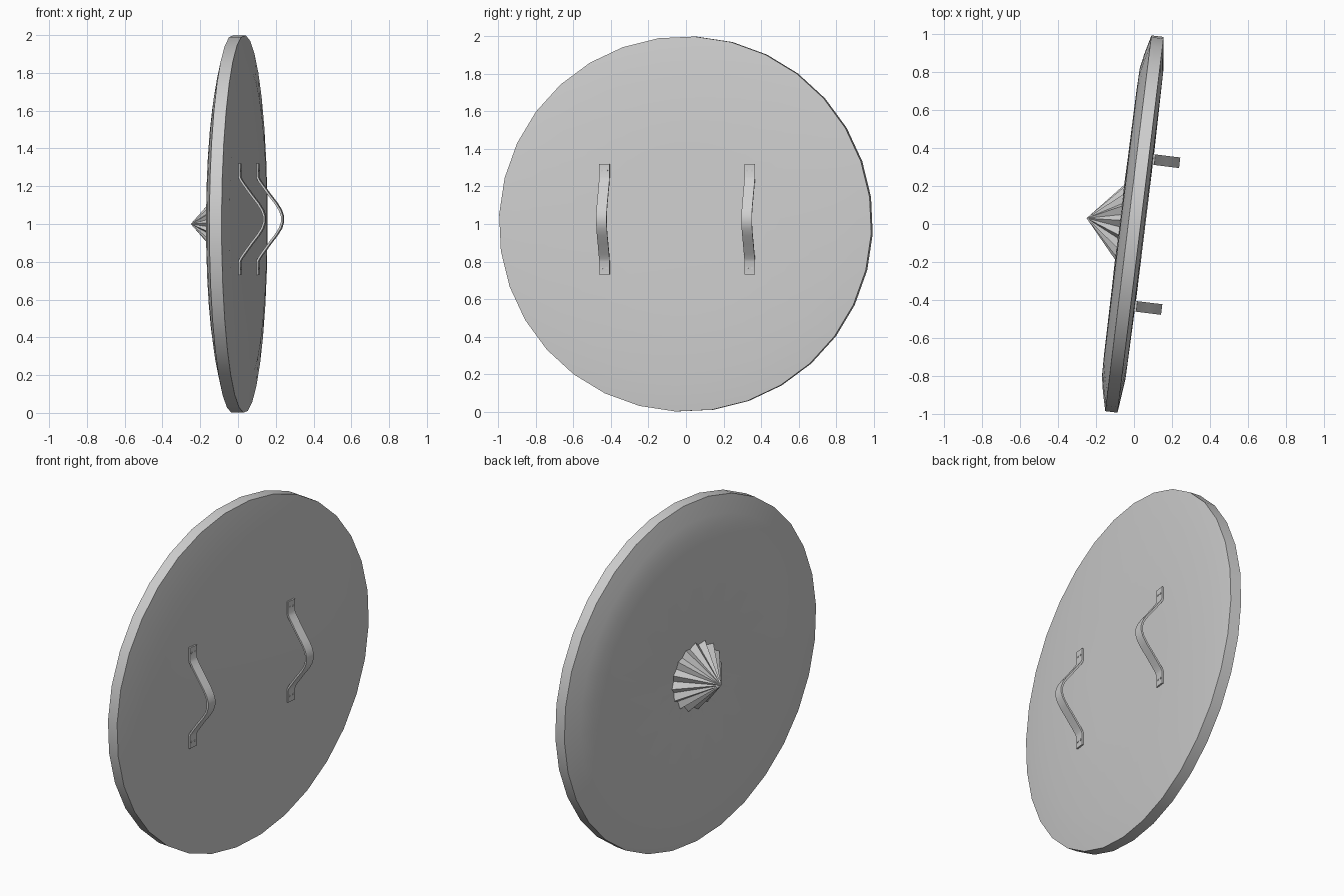
import bpy, bmesh, math
from mathutils import Matrix

if "Cube" in bpy.data.objects:
    bpy.data.objects.remove(bpy.data.objects["Cube"])

SIDES = 32
# Local frame: x is the shield axis (back is +x), turned slightly about z
PLACE = Matrix.Translation((0, 0, 1)) @ Matrix.Rotation(math.radians(-7), 4, 'Z')

grey = bpy.data.materials.new("plain grey")
grey.diffuse_color = (0.62, 0.62, 0.62, 1)
grey.use_nodes = True
grey.node_tree.nodes["Principled BSDF"].inputs["Base Color"].default_value = grey.diffuse_color


def finish(name, bm, angle):
    bmesh.ops.recalc_face_normals(bm, faces=bm.faces)
    bm.transform(PLACE)
    me = bpy.data.meshes.new(name)
    bm.to_mesh(me)
    bm.free()
    me.materials.append(grey)
    ob = bpy.data.objects.new(name, me)
    bpy.context.collection.objects.link(ob)
    bpy.ops.object.select_all(action='DESELECT')
    ob.select_set(True)
    bpy.context.view_layer.objects.active = ob
    bpy.ops.object.shade_smooth_by_angle(angle=math.radians(angle))


def lathe(name, profile, angle):
    """profile: (radius, x, radius at odd points, x at odd points)"""
    bm = bmesh.new()
    rings = []
    for r, x, r2, x2 in profile:
        if r == 0:
            rings.append([bm.verts.new((x, 0, 0))] * SIDES)
            continue
        ring = []
        for i in range(SIDES):
            a = math.radians(3) + 2 * math.pi * i / SIDES
            rr, xx = (r2, x2) if i % 2 else (r, x)
            ring.append(bm.verts.new((xx, -rr * math.cos(a), rr * math.sin(a))))
        rings.append(ring)
    for A, B in zip(rings, rings[1:]):
        for i in range(SIDES):
            j = (i + 1) % SIDES
            bm.faces.new(list(dict.fromkeys((A[i], A[j], B[j], B[i]))))
    finish(name, bm, angle)


# Shield disc: domed back, rim, bevelled front, shallow grooves around the spike
disc = [(0, 0.06), (0.4, 0.06), (0.82, 0.055), (1, 0.035), (1, -0.03),
        (0.9, -0.055), (0.82, -0.07), (0.7, -0.073), (0.33, -0.075)]
lathe("shield_disc", [(r, x, r, x) for r, x in disc]
      + [(0.19, -0.077, 0.19, -0.066), (0, -0.07, 0, -0.07)], 30)

# Fluted centre spike
lathe("centre_spike", [(0, -0.252, 0, -0.252), (0.215, -0.062, 0.178, -0.062),
                       (0, -0.062, 0, -0.062)], 5)

# Bent strap handles: half profile (height off the back, z), mirrored
HALF = [(0, 0.295), (0, 0.225), (0.008, 0.205), (0.025, 0.18), (0.065, 0.125),
        (0.1, 0.08), (0.122, 0.045), (0.132, 0.015)]
PATH = HALF + [(h, -z) for h, z in reversed(HALF)]
THICK, WIDTH, BASE, MID = 0.011, 0.056, 0.057, 0.025


def handle(name, y):
    bm = bmesh.new()
    loops = []
    for i, (h, z) in enumerate(PATH):
        p, q = PATH[max(i - 1, 0)], PATH[min(i + 1, len(PATH) - 1)]
        dx, dz = q[0] - p[0], q[1] - p[1]
        d = math.hypot(dx, dz)
        nx, nz = -dz / d * THICK, dx / d * THICK
        loops.append([bm.verts.new((BASE + h + k * nx, y + s * WIDTH / 2, MID + z + k * nz))
                      for k, s in ((0, -1), (0, 1), (1, 1), (1, -1))])
    for A, B in zip(loops, loops[1:]):
        for i in range(4):
            j = (i + 1) % 4
            bm.faces.new((A[i], A[j], B[j], B[i]))
    bm.faces.new(loops[0])
    bm.faces.new(loops[-1])
    # Small rivets on the end tabs
    for sz in (-1, 1):
        for sy in (-1, 1):
            m = (Matrix.Translation((BASE + THICK, y + sy * 0.013, MID + sz * 0.26))
                 @ Matrix.Rotation(math.pi / 2, 4, 'Y'))
            bmesh.ops.create_cone(bm, cap_ends=True, segments=8, radius1=0.006,
                                  radius2=0.006, depth=0.006, matrix=m)
    finish(name, bm, 30)


handle("left_handle", -0.43)
handle("right_handle", 0.35)
